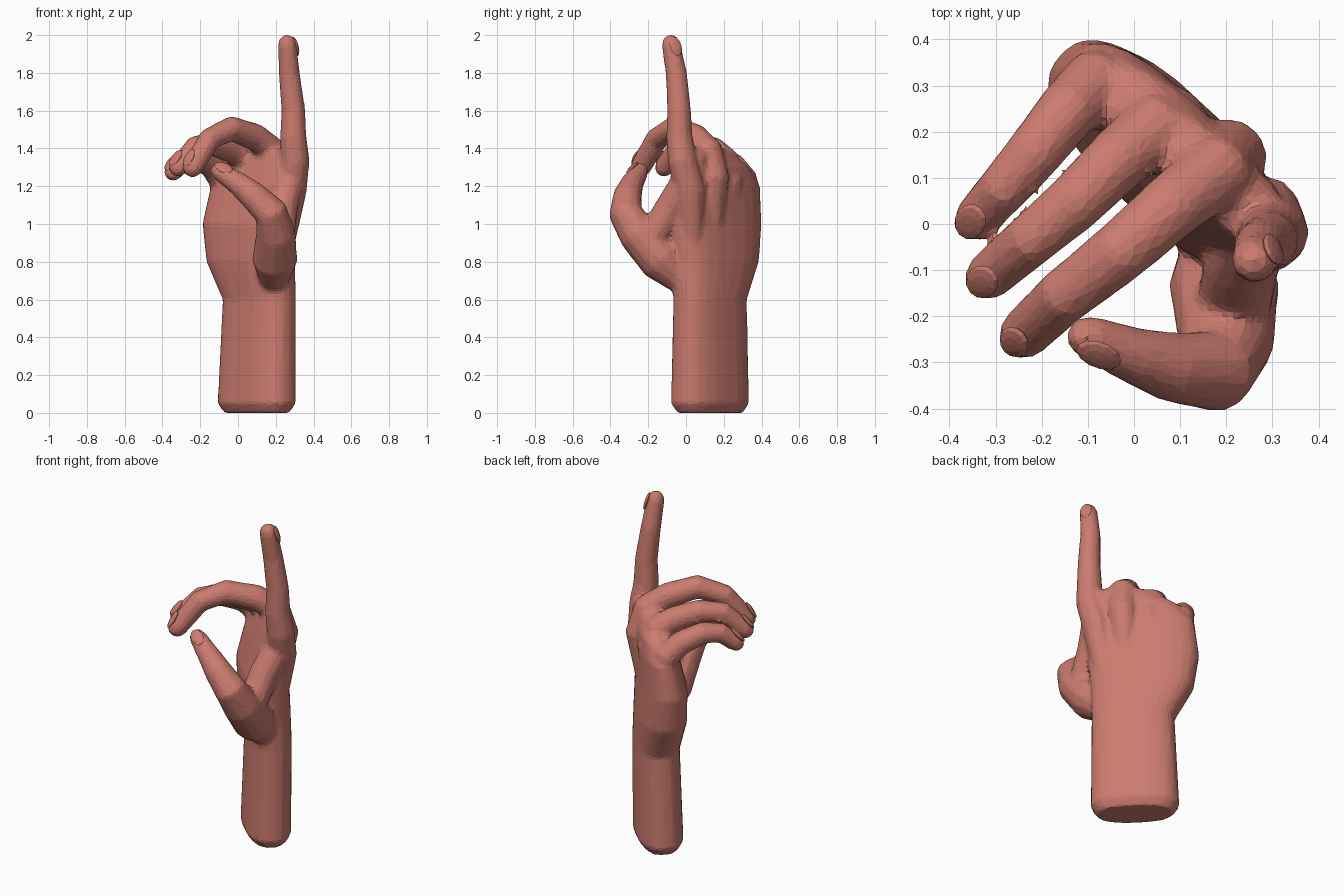
import bpy, bmesh, math
from mathutils import Vector, Matrix

cube = bpy.data.objects.get("Cube")
if cube:
    bpy.data.objects.remove(cube)

COLOR = (0.6, 0.2, 0.16, 1)
skin = bpy.data.materials.new("warm terracotta skin")
skin.use_nodes = True
skin.diffuse_color = COLOR
skin.node_tree.nodes["Principled BSDF"].inputs["Base Color"].default_value = COLOR


def finish(name, bm):
    bmesh.ops.recalc_face_normals(bm, faces=bm.faces)
    mesh = bpy.data.meshes.new(name)
    bm.to_mesh(mesh)
    bm.free()
    mesh.materials.append(skin)
    obj = bpy.data.objects.new(name, mesh)
    bpy.context.collection.objects.link(obj)
    return obj


def loft(bm, rings):
    """Skin a list of equal vertex rings and cap both ends."""
    loops = [[bm.verts.new(p) for p in ring] for ring in rings]
    count = len(loops[0])
    for low, high in zip(loops, loops[1:]):
        for i in range(count):
            j = (i + 1) % count
            bm.faces.new((low[i], low[j], high[j], high[i]))
    bm.faces.new(loops[0][::-1])
    bm.faces.new(loops[-1])


def across(u, v, z):
    """Palm axes: u runs index to little finger, v towards the back of the hand."""
    return Vector(((v - u) * math.sqrt(0.5), (v + u) * math.sqrt(0.5), z))


def squared(value):
    return math.copysign(abs(value) ** 0.8, value)


def oval(z, u, v, half_width, half_depth, count=24):
    angles = [i * math.tau / count for i in range(count)]
    return [across(u + half_width * squared(math.cos(a)),
                   v + half_depth * squared(math.sin(a)), z) for a in angles]


def tube(bm, points, radii, count=12):
    """Round limb through the points, closed with a domed tip."""
    points, radii = [Vector(p) for p in points], list(radii)
    tip, end, r = points[-1], (points[-1] - points[-2]).normalized(), radii[-1]
    points += [tip + end * r * 0.6, tip + end * r * 0.92]
    radii += [r * 0.78, r * 0.35]
    rings, side, last = [], Vector((0, 1, 0)), None
    for i, p in enumerate(points):
        t = (points[min(i + 1, len(points) - 1)] - points[max(i - 1, 0)]).normalized()
        if last:
            side = last.rotation_difference(t) @ side
        side = (side - t * side.dot(t)).normalized()
        other = t.cross(side)
        angles = [k * math.tau / count for k in range(count)]
        rings.append([p + radii[i] * (side * math.cos(a) + other * math.sin(a))
                      for a in angles])
        last = t
    loft(bm, rings)


def nail(name, points, tip_radius, outward, size):
    """Thin oval plate lying on the back of a fingertip."""
    start, tip = Vector(points[-2]), Vector(points[-1])
    t = (tip - start).normalized()
    n = Vector(outward)
    n = (n - t * n.dot(t)).normalized()
    centre = tip - t * size * 0.4 + n * tip_radius * 0.92
    n = (n + t * 0.15).normalized()
    t = (t - n * t.dot(n)).normalized()
    turn = Matrix((t, n.cross(t), n)).transposed().to_4x4()
    bm = bmesh.new()
    bmesh.ops.create_uvsphere(bm, u_segments=12, v_segments=6, radius=1)
    flat = Matrix.Diagonal((size, size * 0.65, 0.012, 1))
    bmesh.ops.transform(bm, matrix=Matrix.Translation(centre) @ turn @ flat, verts=bm.verts)
    finish(name, bm)


def digit(bm, name, root, radii, points, outward):
    """Taper a digit from root to tip; the root makes a tendon on the back of the hand."""
    first, last = radii
    steps = len(points) - 1
    taper = [first + (last - first) * i / steps for i in range(steps + 1)]
    tube(bm, [root] + points, [first * 0.6] + taper)
    nail(name + "_nail", points, last, outward, 0.055)


bm = bmesh.new()

# Forearm, wrist and palm: height, centre u, centre v, half width, half depth
loft(bm, [oval(*section) for section in (
    (0, 0.02, 0.16, 0.21, 0.1), (0.05, 0.02, 0.16, 0.245, 0.13),
    (0.6, 0.01, 0.17, 0.23, 0.122), (0.8, 0.06, 0.155, 0.285, 0.135),
    (1, 0.065, 0.15, 0.31, 0.13), (1.2, 0.05, 0.175, 0.3, 0.105),
    (1.3, 0, 0.19, 0.26, 0.09), (1.39, -0.06, 0.195, 0.17, 0.065))])

# Raised index finger
digit(bm, "index", across(-0.14, 0.19, 0.82), (0.085, 0.05),
      [(0.28, 0.02, 1.18), (0.302, -0.02, 1.34), (0.292, -0.035, 1.46),
       (0.293, -0.037, 1.6), (0.272, -0.05, 1.79), (0.26, -0.08, 1.955)], (0.8, 0.45, 0.05))

# Three fingers curled towards the palm
CURL = (-0.7, -0.6, 0.6)
digit(bm, "middle", across(-0.02, 0.2, 0.85), (0.085, 0.056),
      [(0.205, 0.145, 1.25), (0.18, 0.115, 1.39), (0.09, 0.045, 1.46),
       (-0.035, -0.065, 1.505), (-0.15, -0.155, 1.45), (-0.24, -0.24, 1.3)], CURL)
digit(bm, "ring", across(0.11, 0.2, 0.85), (0.083, 0.053),
      [(0.075, 0.22, 1.23), (0.045, 0.205, 1.34), (-0.03, 0.145, 1.39),
       (-0.13, 0.045, 1.425), (-0.225, -0.035, 1.41), (-0.317, -0.115, 1.3)], CURL)
digit(bm, "little", across(0.24, 0.19, 0.85), (0.08, 0.05),
      [(-0.06, 0.31, 1.15), (-0.085, 0.305, 1.24), (-0.14, 0.25, 1.31),
       (-0.22, 0.15, 1.355), (-0.285, 0.075, 1.345), (-0.343, 0.01, 1.275)], CURL)

# Thumb, the web of skin beside it and the flesh between the knuckles
digit(bm, "thumb", (0.19, 0, 0.68), (0.12, 0.048),
      [(0.195, -0.13, 0.81), (0.2, -0.255, 0.95), (0.175, -0.32, 1.06),
       (0.08, -0.31, 1.15), (0, -0.285, 1.215), (-0.1, -0.245, 1.28)], (-0.1, -0.6, 0.8))
tube(bm, [(0.27, 0, 1.22), (0.235, -0.08, 1.09), (0.215, -0.18, 0.92)], [0.083] * 3)
tube(bm, [(0.27, 0.03, 1.33), (0.16, 0.11, 1.38), (0.05, 0.2, 1.32), (-0.07, 0.28, 1.22)],
     [0.068] * 4)

# Fuse the parts into one faceted skin
hand = finish("hand", bm)
fuse = hand.modifiers.new("fuse", 'REMESH')
fuse.mode = 'VOXEL'
fuse.voxel_size = 0.013
soften = hand.modifiers.new("soften", 'SMOOTH')
soften.factor = 0.5
soften.iterations = 6
facet = hand.modifiers.new("facet", 'DECIMATE')
facet.ratio = 0.12
bpy.context.view_layer.objects.active = hand
hand.select_set(True)
for step in ("fuse", "soften", "facet"):
    bpy.ops.object.modifier_apply(modifier=step)
